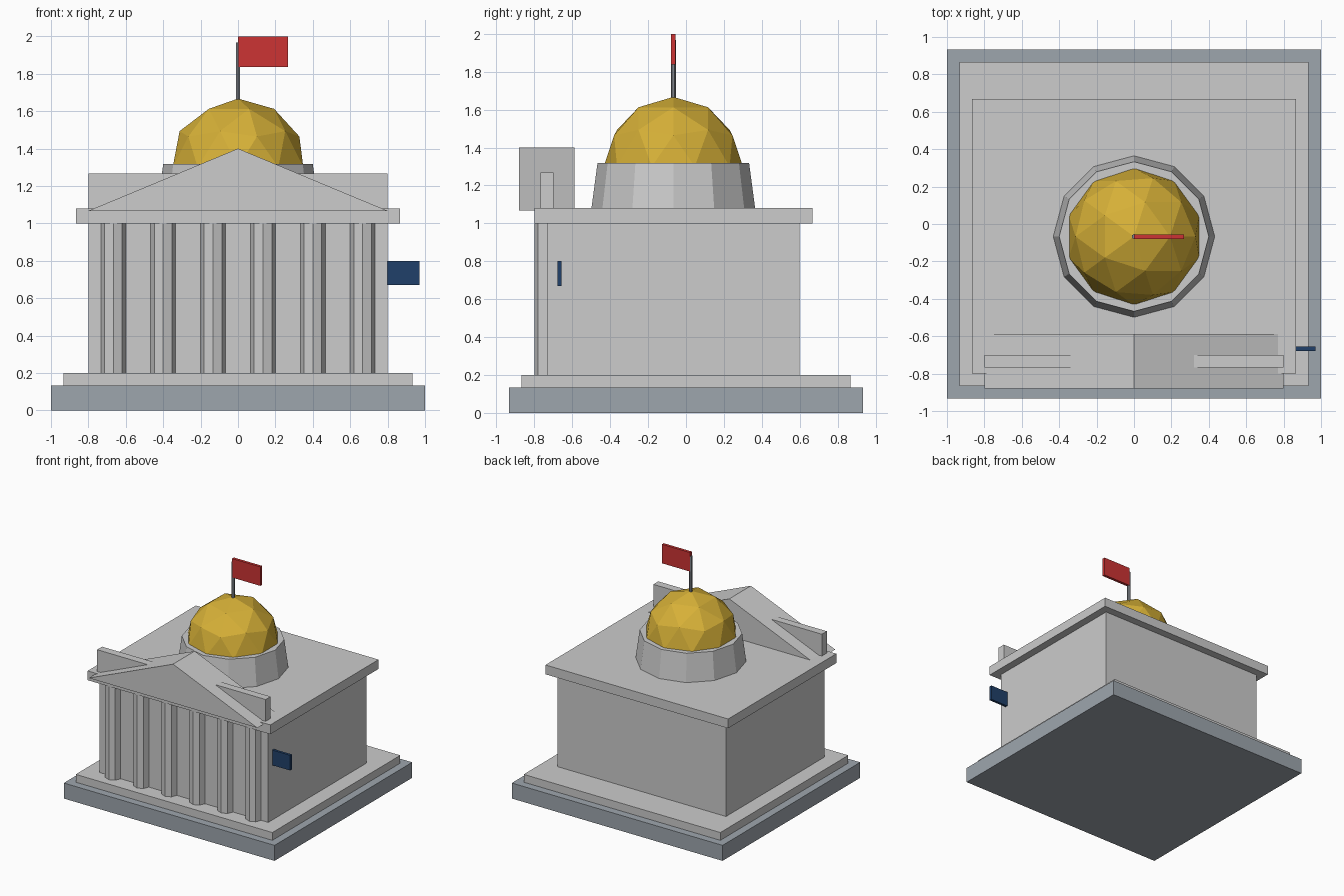
import bpy, bmesh, math
from mathutils import Matrix

if "Cube" in bpy.data.objects:
    bpy.data.objects.remove(bpy.data.objects["Cube"])


def material(name, r, g, b):
    lin = lambda c: ((c / 255 + 0.055) / 1.055) ** 2.4 if c > 10 else c / 255 / 12.92
    m = bpy.data.materials.new(name)
    m.diffuse_color = (lin(r), lin(g), lin(b), 1)
    m.use_nodes = True
    m.node_tree.nodes["Principled BSDF"].inputs["Base Color"].default_value = m.diffuse_color
    return m


STONE = material("pale stone", 204, 204, 204)
SLATE = material("slate grey", 158, 166, 174)
GOLD = material("gold", 214, 176, 55)
RED = material("red", 204, 51, 51)
NAVY = material("navy", 32, 64, 106)
METAL = material("pole metal", 128, 132, 138)


def add(name, bm, mat):
    bmesh.ops.recalc_face_normals(bm, faces=bm.faces)
    mesh = bpy.data.meshes.new(name)
    bm.to_mesh(mesh)
    bm.free()
    mesh.materials.append(mat)
    ob = bpy.data.objects.new(name, mesh)
    bpy.context.collection.objects.link(ob)
    return ob


def box(name, mat, x, y, z):
    bm = bmesh.new()
    bmesh.ops.create_cube(bm, size=1)
    for v in bm.verts:
        for i, (lo, hi) in enumerate((x, y, z)):
            v.co[i] = hi if v.co[i] > 0 else lo
    return add(name, bm, mat)


def prism(name, mat, sides, r1, r2, x, y, z0, z1):
    bm = bmesh.new()
    bmesh.ops.create_cone(bm, cap_ends=True, segments=sides, radius1=r1, radius2=r2, depth=z1 - z0,
                          matrix=Matrix.Translation((x, y, (z0 + z1) / 2)))
    return add(name, bm, mat)


CY = -0.067  # centre line of the hall and dome

# Stepped base, hall and cornice
box("base", SLATE, (-1, 1), (-0.933, 0.933), (0, 0.133))
box("step", STONE, (-0.933, 0.933), (-0.867, 0.867), (0.133, 0.2))
box("hall", STONE, (-0.8, 0.8), (-0.733, 0.6), (0.2, 1.0))
box("cornice", STONE, (-0.867, 0.867), (-0.8, 0.667), (1.0, 1.08))

# Front columns, half sunk in the wall
for i in range(6):
    prism(f"column_{i + 1}", STONE, 8, 0.0667, 0.0667, (i - 2.5) * 0.2667, -0.733, 0.2, 1.0)

# Triangular pediment and the parapet bar crossing it
bm = bmesh.new()
tri = bm.faces.new([bm.verts.new((x, -0.88, z)) for x, z in ((-0.8, 1.067), (0.8, 1.067), (0, 1.4))])
ext = bmesh.ops.extrude_face_region(bm, geom=[tri])
bmesh.ops.translate(bm, vec=(0, 0.293, 0), verts=[g for g in ext["geom"] if isinstance(g, bmesh.types.BMVert)])
add("pediment", bm, STONE)
box("parapet", STONE, (-0.8, 0.8), (-0.767, -0.7), (1.07, 1.267))

# Drum and faceted dome
prism("drum", STONE, 12, 0.433, 0.4, 0, CY, 1.07, 1.317)
bm = bmesh.new()
bmesh.ops.create_icosphere(bm, subdivisions=2, radius=0.367, matrix=Matrix.Translation((0, CY, 1.3)))
bmesh.ops.delete(bm, geom=[v for v in bm.verts if v.co.z < 1.29], context='VERTS')
add("dome", bm, GOLD)

# Flagpole and flags
prism("flagpole", METAL, 6, 0.0133, 0.0133, 0, CY, 1.6, 1.967)
box("roof_flag", RED, (0, 0.267), (CY - 0.012, CY + 0.012), (1.837, 2.0))
box("side_flag", NAVY, (0.79, 0.97), (-0.678, -0.656), (0.67, 0.8))
